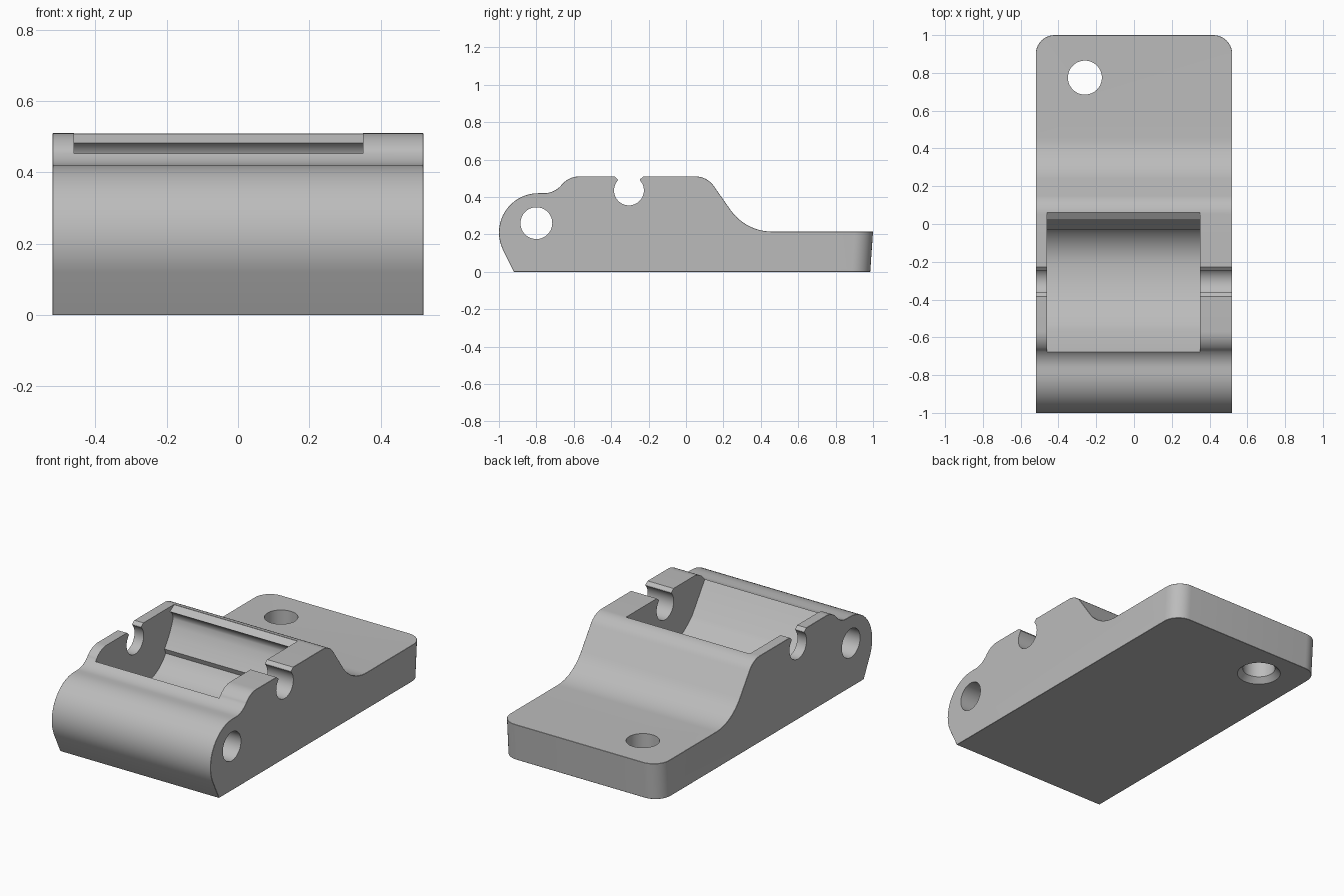
import bpy, bmesh, math
from mathutils import Matrix

cube = bpy.data.objects.get("Cube")
if cube:
    bpy.data.objects.remove(cube, do_unlink=True)

grey = bpy.data.materials.new("plain grey")
grey.use_nodes = True
grey.diffuse_color = (0.5, 0.5, 0.5, 1)
grey.node_tree.nodes["Principled BSDF"].inputs["Base Color"].default_value = (0.5, 0.5, 0.5, 1)


def arc(cy, cz, r, a0, a1, n):
    """Points of an arc in the side plane, angles in degrees."""
    angles = [math.radians(a0 + (a1 - a0) * i / n) for i in range(n + 1)]
    return [(cy + r * math.cos(a), cz + r * math.sin(a)) for a in angles]


def finish(name, bm):
    bmesh.ops.recalc_face_normals(bm, faces=bm.faces)
    mesh = bpy.data.meshes.new(name)
    bm.to_mesh(mesh)
    bm.free()
    mesh.materials.append(grey)
    obj = bpy.data.objects.new(name, mesh)
    bpy.context.collection.objects.link(obj)
    return obj


def prism(profile, x0, x1):
    """Side profile (y, z) extruded along x."""
    bm = bmesh.new()
    face = bm.faces.new([bm.verts.new((x0, y, z)) for y, z in profile])
    out = bmesh.ops.extrude_face_region(bm, geom=[face])
    moved = [v for v in out["geom"] if isinstance(v, bmesh.types.BMVert)]
    bmesh.ops.translate(bm, verts=moved, vec=(x1 - x0, 0, 0))
    return bm


def cone(name, x, y, z0, z1, r0, r1):
    bm = bmesh.new()
    bmesh.ops.create_cone(bm, cap_ends=True, segments=48, radius1=r0, radius2=r1,
                          depth=z1 - z0, matrix=Matrix.Translation((x, y, (z0 + z1) / 2)))
    return finish(name, bm)


def apply(obj, mod):
    bpy.ops.object.select_all(action='DESELECT')
    obj.select_set(True)
    bpy.context.view_layer.objects.active = obj
    bpy.ops.object.modifier_apply(modifier=mod.name)


def cut(obj, cutter):
    mod = obj.modifiers.new("cut", 'BOOLEAN')
    mod.operation = 'DIFFERENCE'
    mod.solver = 'EXACT'
    mod.object = cutter
    apply(obj, mod)
    bpy.data.objects.remove(cutter, do_unlink=True)


# Body: rounded nose, raised saddle, sweep down to the flat mounting plate
outline = [(-0.92, 0)]
outline += arc(-0.79, 0.21, 0.21, 205, 90, 18)
outline += arc(-0.76, 0.543, 0.123, 270, 320.5, 8)
outline += arc(-0.57, 0.387, 0.123, 140.5, 90, 8)
outline += arc(0.05, 0.39, 0.12, 90, 35, 9)
outline += arc(0.46, 0.486, 0.271, 215, 270, 12)
outline += [(1.0, 0.215), (0.985, 0)]
bm = prism(outline, -0.52, 0.52)

# Rounded back corners in plan
corners = [e for e in bm.edges if all(v.co.y > 0.95 for v in e.verts)
           and abs(e.verts[0].co.x - e.verts[1].co.x) < 0.01]
bmesh.ops.bevel(bm, geom=corners, offset=0.1, segments=10, profile=0.5, affect='EDGES')
body = finish("clamp_body", bm)

# Chamfer around all sharp edges
chamfer = body.modifiers.new("chamfer", 'BEVEL')
chamfer.width = 0.02
chamfer.segments = 1
chamfer.limit_method = 'ANGLE'
chamfer.angle_limit = math.radians(50)
apply(body, chamfer)

# Curved trough between the side walls
trough = [(0.06, 0.7), (0.06, 0.508)]
trough += arc(-0.01, 0.43, 0.06, 60, 0, 5)
trough += [(0.035, 0.39), (0.01, 0.34), (-0.03, 0.28)]
trough += arc(-0.21, 0.37, 0.225, 328, 270, 10)
trough += arc(-0.22, 0.63, 0.485, 269, 226, 12)
trough += [(-0.68, 0.458), (-0.68, 0.7)]
cut(body, finish("trough_cutter", prism(trough, -0.46, 0.35)))

# Snap-in pin groove, open at the top
py, pz = -0.305, 0.435
groove = arc(py, pz, 0.08, 137, 403, 30)
groove += [(py + 0.06, 0.495), (py + 0.08, 0.512), (py + 0.08, 0.7),
           (py - 0.08, 0.7), (py - 0.08, 0.512), (py - 0.06, 0.495)]
cut(body, finish("groove_cutter", prism(groove, -0.7, 0.7)))

# Cross hole through the nose
cut(body, finish("cross_hole_cutter", prism(arc(-0.8, 0.26, 0.085, 0, 352.5, 47), -0.7, 0.7)))

# Mounting hole with a countersink underneath
cut(body, cone("mount_hole_cutter", -0.26, 0.775, -0.1, 0.4, 0.09, 0.09))
cut(body, cone("countersink_cutter", -0.26, 0.775, -0.02, 0.03, 0.14, 0.09))

bpy.ops.object.select_all(action='DESELECT')
body.select_set(True)
bpy.context.view_layer.objects.active = body
bpy.ops.object.shade_smooth_by_angle(angle=math.radians(30))
